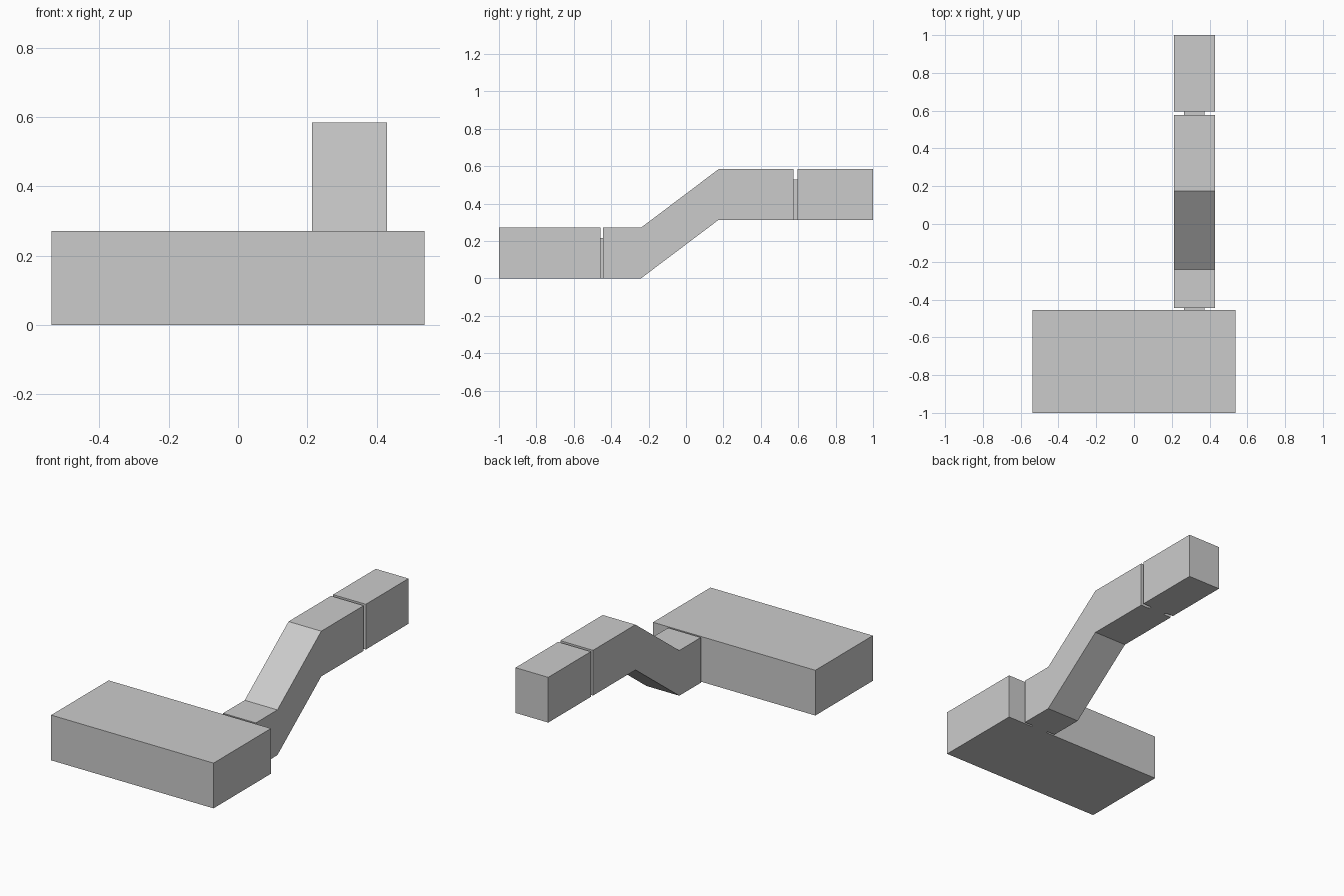
import bpy, bmesh

if "Cube" in bpy.data.objects:
    bpy.data.objects.remove(bpy.data.objects["Cube"])


def extrude_profile(name, x0, x1, profile):
    """Solid from a closed (y, z) profile swept along x."""
    bm = bmesh.new()
    face = bm.faces.new([bm.verts.new((x0, y, z)) for y, z in profile])
    ret = bmesh.ops.extrude_face_region(bm, geom=[face])
    verts = [v for v in ret["geom"] if isinstance(v, bmesh.types.BMVert)]
    bmesh.ops.translate(bm, verts=verts, vec=(x1 - x0, 0, 0))
    bmesh.ops.recalc_face_normals(bm, faces=bm.faces)
    mesh = bpy.data.meshes.new(name)
    bm.to_mesh(mesh)
    bm.free()
    obj = bpy.data.objects.new(name, mesh)
    bpy.context.collection.objects.link(obj)
    return obj


def block(name, x, y, z):
    return extrude_profile(name, *x, [(y[0], z[0]), (y[1], z[0]), (y[1], z[1]), (y[0], z[1])])


H = 0.271            # section height
RISE = 0.313         # height of the upper level
ARM_X = (0.213, 0.43)
NECK_X = (0.264, 0.372)

# Wide block at the front
block("front_block", (-0.538, 0.538), (-1.0, -0.456), (0, H))

# Cranked arm: low run, slope, high run
path = [(-0.445, 0), (-0.241, 0), (0.174, RISE), (0.576, RISE)]
extrude_profile("cranked_arm", *ARM_X, path + [(y, z + H) for y, z in reversed(path)])

# End block
block("end_block", ARM_X, (0.596, 1.0), (RISE, RISE + H))

# Narrow necks bridging the gaps
block("lower_neck", NECK_X, (-0.456, -0.445), (0, 0.216))
block("upper_neck", NECK_X, (0.576, 0.596), (RISE, RISE + 0.216))
